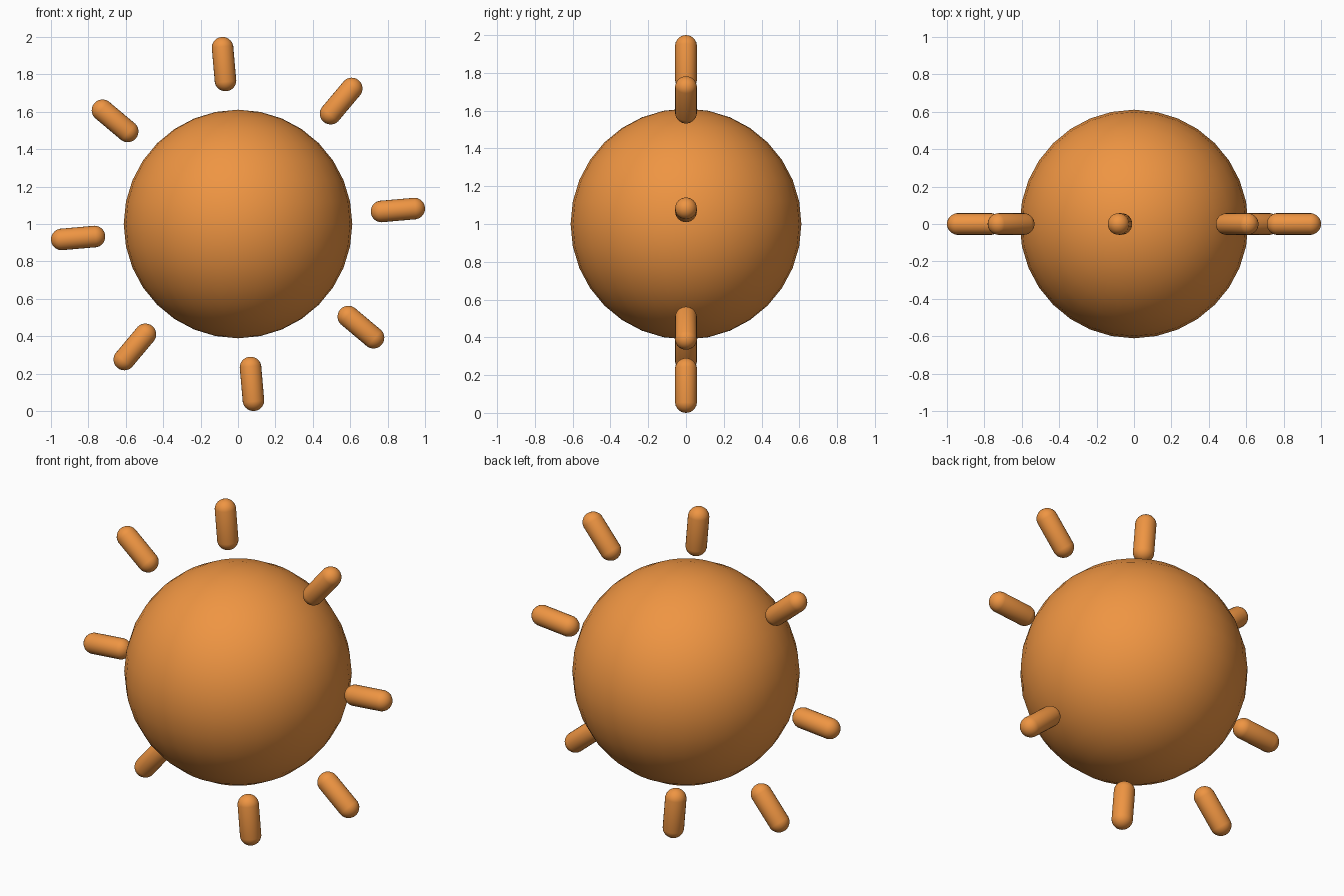
import bpy, bmesh, math
from mathutils import Matrix, Vector

if "Cube" in bpy.data.objects:
    bpy.data.objects.remove(bpy.data.objects["Cube"])

CENTRE = Vector((0, 0, 1))
TILT = math.radians(5)

mat = bpy.data.materials.new("orange")
mat.diffuse_color = (0.86, 0.30, 0.055, 1)
mat.use_nodes = True
mat.node_tree.nodes["Principled BSDF"].inputs["Base Color"].default_value = mat.diffuse_color


def make_object(name, bm):
    for f in bm.faces:
        f.smooth = True
    mesh = bpy.data.meshes.new(name)
    bm.to_mesh(mesh)
    bm.free()
    mesh.materials.append(mat)
    obj = bpy.data.objects.new(name, mesh)
    bpy.context.collection.objects.link(obj)
    return obj


# Round body of the sun
bm = bmesh.new()
bmesh.ops.create_uvsphere(bm, u_segments=32, v_segments=16, radius=0.611)
body = make_object("sun_body", bm)
body.location = CENTRE


def capsule(radius, half_length):
    """Capsule along z: a sphere whose two halves are pulled apart at the equator."""
    bm = bmesh.new()
    bmesh.ops.create_uvsphere(bm, u_segments=24, v_segments=13, radius=radius)
    for v in bm.verts:
        v.co.z += math.copysign(half_length, v.co.z)
    return bm


# Eight free-standing rays in a ring, slightly turned
for i in range(8):
    ray = make_object(f"ray_{i + 1}", capsule(0.058, 0.0875))
    turn = Matrix.Rotation(TILT - i * math.pi / 4, 4, 'Y')
    ray.matrix_world = (Matrix.Translation(CENTRE)
                        @ Matrix.Rotation(-2 * TILT, 4, 'Y') @ turn
                        @ Matrix.Translation((0, 0, 0.858)))
